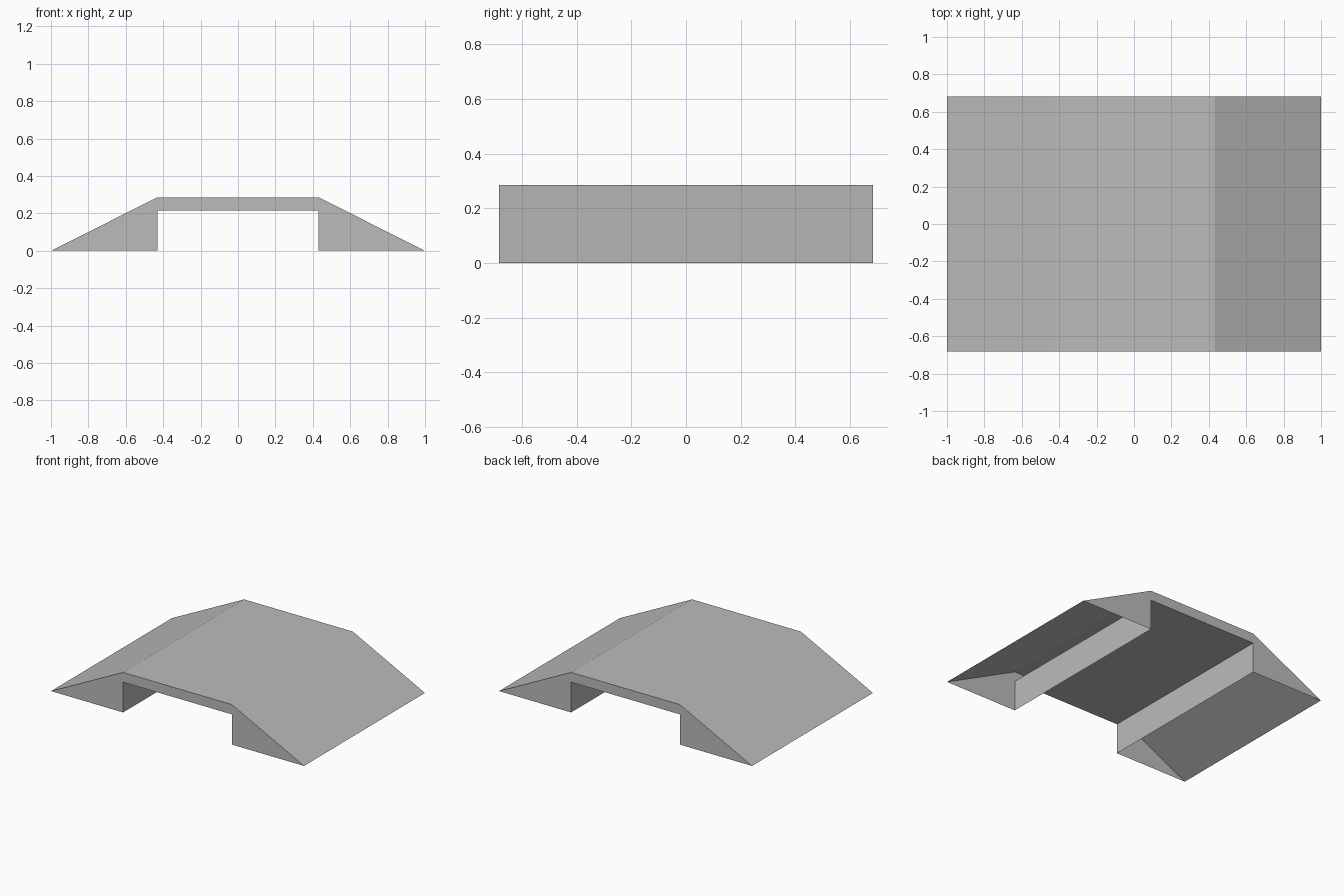
import bpy
import bmesh

cube = bpy.data.objects.get("Cube")
if cube:
    bpy.data.objects.remove(cube, do_unlink=True)

HALF_LENGTH, HALF_WIDTH = 1.0, 0.683
DECK_HALF, DECK_TOP, DECK_UNDER = 0.43, 0.286, 0.216

# Single flat grey
grey = bpy.data.materials.new("concrete_grey")
grey.use_nodes = True
colour = (0.5, 0.5, 0.5, 1)
grey.diffuse_color = colour
grey.node_tree.nodes["Principled BSDF"].inputs["Base Color"].default_value = colour

# Side profile: ramp toe, crest and inner wall, mirrored about the middle
half = [(DECK_HALF, 0), (HALF_LENGTH, 0), (DECK_HALF, DECK_TOP)]
profile = half + [(-x, z) for x, z in reversed(half)]
profile += [(-DECK_HALF, DECK_UNDER), (DECK_HALF, DECK_UNDER)]

# Extrude the profile across the width
bm = bmesh.new()
outline = [bm.verts.new((x, -HALF_WIDTH, z)) for x, z in profile]
side = bm.faces.new(outline)
copy = bmesh.ops.duplicate(bm, geom=[side] + side.edges[:] + outline)
far = [v for v in copy["geom"] if isinstance(v, bmesh.types.BMVert)]
bmesh.ops.translate(bm, verts=far, vec=(0, 2 * HALF_WIDTH, 0))
bmesh.ops.bridge_loops(bm, edges=[e for e in bm.edges])
bmesh.ops.recalc_face_normals(bm, faces=bm.faces[:])

# The shell is hollow: leave the ground faces under the ramps open
ground = [f for f in bm.faces if all(v.co.z < 0.001 for v in f.verts)]
bmesh.ops.delete(bm, geom=ground, context="FACES_ONLY")

mesh = bpy.data.meshes.new("ramp_bridge")
bm.to_mesh(mesh)
bm.free()
mesh.materials.append(grey)
bridge = bpy.data.objects.new("ramp_bridge", mesh)
bpy.context.collection.objects.link(bridge)
